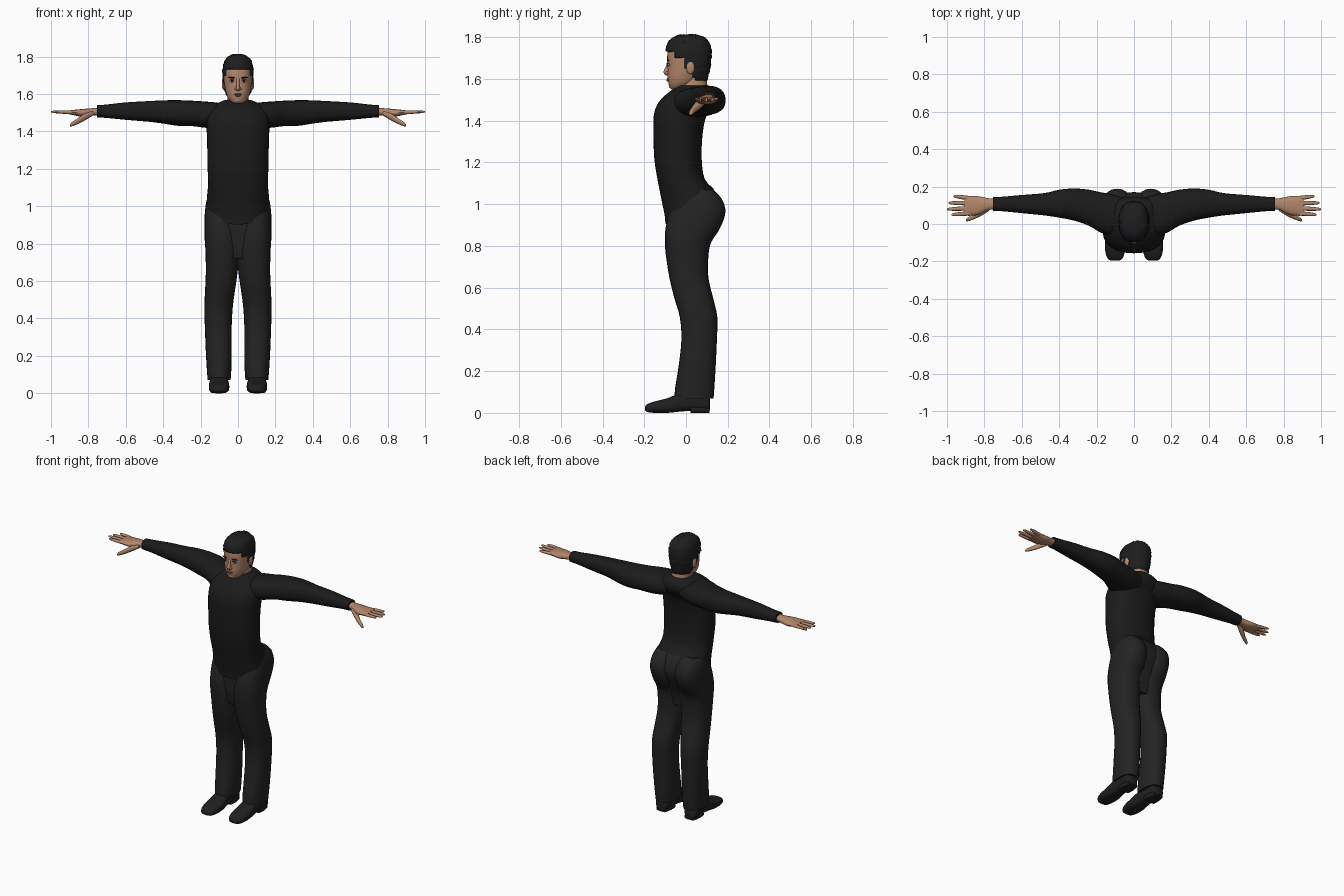
import bpy, bmesh, math, random
from mathutils import Vector

random.seed(4)
cube = bpy.data.objects.get("Cube")
if cube:
    bpy.data.objects.remove(cube)
parts = []


def material(name, r, g, b):
    m = bpy.data.materials.new(name)
    m.use_nodes = True
    m.diffuse_color = (r, g, b, 1)
    m.node_tree.nodes["Principled BSDF"].inputs["Base Color"].default_value = (r, g, b, 1)
    return m


shirt_mat = material("shirt_black", .011, .011, .011)
trouser_mat = material("trouser_black", .017, .017, .017)
shoe_mat = material("shoe_black", .014, .014, .014)
hair_mat = material("hair_black", .013, .013, .014)
skin_mat = material("skin", .45, .24, .145)
lip_mat = material("lips", .3, .12, .08)
white_mat = material("eye_white", .5, .45, .4)
iris_mat = material("eye_dark", .03, .018, .012)


def finish(name, bm, mat):
    mesh = bpy.data.meshes.new(name)
    bm.to_mesh(mesh)
    bm.free()
    mesh.materials.append(mat)
    ob = bpy.data.objects.new(name, mesh)
    bpy.context.collection.objects.link(ob)
    parts.append(ob)
    return ob


def smooth_rings(rings, steps):
    """Catmull-Rom interpolation between neighbouring rings."""
    out = []
    for i in range(len(rings) - 1):
        a, b, c, d = rings[max(i - 1, 0)], rings[i], rings[i + 1], rings[min(i + 2, len(rings) - 1)]
        for k in range(steps):
            t = k / steps
            out.append([q + t / 2 * (r - p + t * (2 * p - 5 * q + 4 * r - s + t * (3 * (q - r) + s - p)))
                        for p, q, r, s in zip(a, b, c, d)])
    return out + [rings[-1]]


def loft(name, axis, rings, mat, side=1, sides=24, power=2.3, steps=3, edit=None):
    """Rings are (position on axis, min a, max a, min b, max b)."""
    bm = bmesh.new()
    loops = []
    for t, a0, a1, b0, b1 in smooth_rings(rings, steps):
        loop = []
        for k in range(sides):
            ang = math.tau * k / sides
            c, s = math.cos(ang), math.sin(ang)
            a = (a0 + a1) / 2 + (a1 - a0) / 2 * math.copysign(abs(c) ** (2 / power), c)
            b = (b0 + b1) / 2 + (b1 - b0) / 2 * math.copysign(abs(s) ** (2 / power), s)
            x, y, z = {"x": (t, a, b), "y": (a, t, b), "z": (a, b, t)}[axis]
            loop.append(bm.verts.new((side * x, y, z)))
        loops.append(loop)
    for lo, hi in zip(loops, loops[1:]):
        for k in range(sides):
            j = (k + 1) % sides
            bm.faces.new((lo[k], lo[j], hi[j], hi[k]))
    bm.faces.new(loops[0])
    bm.faces.new(loops[-1])
    bmesh.ops.recalc_face_normals(bm, faces=bm.faces)
    if edit:
        edit(bm)
    return finish(name, bm, mat)


def centred(rows):
    return [(z, -w, w, y0, y1) for z, w, y0, y1 in rows]


def blob(name, loc, size, mat, tilt=0):
    """Small ellipsoid, optionally rolled about the y axis."""
    bm = bmesh.new()
    bmesh.ops.create_uvsphere(bm, u_segments=14, v_segments=8, radius=1)
    for v in bm.verts:
        v.co *= Vector(size)
    ob = finish(name, bm, mat)
    ob.location = loc
    ob.rotation_euler.y = tilt
    return ob


def slice_off(co, normal):
    """Returns an edit that removes everything on the normal's side of a plane."""
    def edit(bm):
        geom = bm.verts[:] + bm.edges[:] + bm.faces[:]
        bmesh.ops.bisect_plane(bm, geom=geom, plane_co=co, plane_no=normal, clear_outer=True)
    return edit


# Shirt body with a hem that rises towards the back
loft("shirt_body", "z", centred([
    (.87, .17, -.1, .13), (.93, .172, -.1, .16), (1, .168, -.113, .172), (1.06, .165, -.125, .145),
    (1.12, .16, -.137, .09), (1.22, .163, -.152, .075), (1.34, .165, -.156, .08),
    (1.43, .168, -.154, .1), (1.49, .165, -.13, .14), (1.53, .14, -.09, .145),
    (1.555, .1, -.055, .13), (1.568, .07, -.035, .112)]),
    shirt_mat, sides=36, edit=slice_off((0, -.11, .895), (0, .72, -1)))

# Trousers: seat, waistband, then a leg and shoe on each side
loft("trouser_seat", "z", centred([
    (.72, .12, -.07, .09), (.8, .155, -.085, .105), (.88, .165, -.09, .14), (.95, .168, -.092, .168),
    (1, .163, -.1, .165), (1.06, .155, -.11, .135), (1.1, .14, -.11, .09)]), trouser_mat, sides=32)

for side, label in ((1, "left"), (-1, "right")):
    loft(label + "_trouser_leg", "z", [
        (.07, .04, .162, -.055, .132), (.12, .036, .166, -.052, .136), (.22, .034, .172, -.036, .142),
        (.35, .034, .177, -.022, .148), (.46, .028, .18, -.03, .15), (.55, .016, .176, -.056, .13),
        (.65, .002, .172, -.08, .107), (.76, -.006, .174, -.097, .108), (.82, -.006, .178, -.101, .122),
        (.87, -.004, .179, -.1, .155), (.93, 0, .179, -.088, .182), (.98, .004, .176, -.07, .188),
        (1.03, .015, .168, -.05, .168), (1.07, .03, .15, -.02, .13)], trouser_mat, side)
    loft(label + "_shoe", "y", [
        (-.196, .08, .122, .012, .03), (-.185, .062, .14, .004, .042), (-.15, .05, .153, 0, .055),
        (-.09, .046, .156, 0, .07), (-.03, .052, .152, .006, .095), (.03, .058, .148, .01, .11),
        (.09, .06, .148, .008, .1), (.108, .065, .143, .008, .08), (.116, .08, .128, .012, .06)],
        shoe_mat, side, power=2.8)
    loft(label + "_shoe_heel", "y", [
        (.022, .06, .146, 0, .03), (.065, .058, .148, 0, .03), (.112, .068, .138, 0, .03)],
        shoe_mat, side, power=4)

    # Sleeve from the shoulder to the cuff
    loft(label + "_sleeve", "x", [
        (.05, -.03, .14, 1.44, 1.545), (.12, -.06, .16, 1.42, 1.555), (.18, -.045, .17, 1.42, 1.56),
        (.24, -.01, .183, 1.428, 1.564), (.32, .018, .19, 1.43, 1.567), (.4, .034, .183, 1.442, 1.566),
        (.48, .046, .165, 1.452, 1.562), (.6, .058, .155, 1.462, 1.555), (.7, .068, .146, 1.472, 1.544),
        (.755, .07, .143, 1.475, 1.54)], shirt_mat, side)

    # Hand: palm, four fingers and a lowered thumb
    loft(label + "_palm", "x", [
        (.73, .08, .134, 1.488, 1.528), (.78, .074, .138, 1.484, 1.524), (.83, .05, .148, 1.478, 1.52),
        (.88, .044, .15, 1.487, 1.515), (.905, .046, .15, 1.492, 1.511)], skin_mat, side, sides=16)
    for finger, y0, y1, tip in (("index", .057, .05, .975), ("middle", .084, .079, 1),
                                ("ring", .111, .113, .992), ("little", .138, .149, .965)):
        rows = []
        for t, r in ((0, .012), (.5, .011), (.9, .008), (1, .003)):
            y = y0 + t * (y1 - y0)
            z = 1.501 + .004 * t
            rows.append((.88 + t * (tip - .88), y - r, y + r, z - r * .8, z + r * .8))
        loft(f"{label}_{finger}_finger", "x", rows, skin_mat, side, sides=10, steps=2)
    loft(label + "_thumb", "x", [
        (.775, .07, .1, 1.485, 1.51), (.82, .042, .08, 1.458, 1.495), (.86, .024, .05, 1.438, 1.468),
        (.89, .014, .034, 1.427, 1.448), (.898, .018, .026, 1.427, 1.437)], skin_mat, side, sides=12)

    # Ear, eye and eyebrow
    blob(label + "_ear", (side * .077, .022, 1.655), (.01, .02, .033), skin_mat)
    blob(label + "_eye", (side * .032, -.082, 1.668), (.014, .006, .006), white_mat)
    blob(label + "_iris", (side * .032, -.086, 1.668), (.006, .004, .006), iris_mat)
    blob(label + "_eyelid_line", (side * .032, -.085, 1.675), (.016, .005, .002), iris_mat)
    blob(label + "_eyebrow", (side * .034, -.086, 1.688), (.021, .006, .004), hair_mat, side * -.08)
    blob(label + "_nostril_wing", (side * .011, -.091, 1.628), (.008, .01, .007), skin_mat)

# Neck and collar
loft("neck", "z", centred([
    (1.5, .068, -.05, .11), (1.55, .06, -.035, .105), (1.59, .056, -.02, .1), (1.65, .055, -.01, .095)]),
    skin_mat)
loft("collar", "z", centred([
    (1.535, .082, -.06, .125), (1.556, .074, -.046, .116), (1.566, .066, -.036, .108)]), shirt_mat)

# Head, nose and mouth
loft("head", "z", centred([
    (1.55, .022, -.068, -.02), (1.558, .036, -.077, 0), (1.58, .054, -.084, .04), (1.61, .065, -.088, .07),
    (1.65, .073, -.088, .1), (1.69, .076, -.09, .107), (1.73, .076, -.088, .108),
    (1.77, .066, -.074, .095), (1.798, .035, -.035, .06)]), skin_mat, sides=32)
loft("nose", "z", centred([
    (1.616, .007, -.094, -.08), (1.623, .011, -.104, -.08), (1.635, .01, -.108, -.08),
    (1.66, .008, -.097, -.08), (1.682, .009, -.091, -.08)]), skin_mat, sides=14)
blob("upper_lip", (0, -.085, 1.599), (.022, .008, .004), lip_mat)
blob("lower_lip", (0, -.085, 1.592), (.018, .008, .005), lip_mat)
blob("chin", (0, -.07, 1.567), (.022, .013, .014), skin_mat)


def trim_hair(bm):
    """Keep the crown, sideburns and back; ruffle the surface."""
    def is_hair(c):
        return (c.z > 1.732 or (c.z > 1.7 and c.y > -.05) or (c.z > 1.65 and -.015 < c.y)
                or (c.z > 1.588 and c.y > .04))
    bare = [f for f in bm.faces if not is_hair(f.calc_center_median())]
    bmesh.ops.delete(bm, geom=bare, context="FACES")
    for v in bm.verts:
        v.co += v.normal * random.uniform(-.002, .003)


hair = loft("hair", "z", centred([
    (1.57, .06, -.06, .096), (1.62, .072, -.08, .108), (1.66, .078, -.09, .117), (1.7, .081, -.094, .121),
    (1.74, .081, -.095, .121), (1.775, .072, -.087, .111), (1.8, .052, -.06, .085),
    (1.812, .022, -.025, .045)]), hair_mat, sides=40, steps=4, edit=trim_hair)
shell = hair.modifiers.new("thickness", "SOLIDIFY")
shell.thickness = .012
shell.offset = -1

# Smooth shading with crisp hems
bpy.ops.object.select_all(action="DESELECT")
for ob in parts:
    ob.select_set(True)
bpy.context.view_layer.objects.active = parts[0]
bpy.ops.object.shade_smooth_by_angle(angle=math.radians(45))
